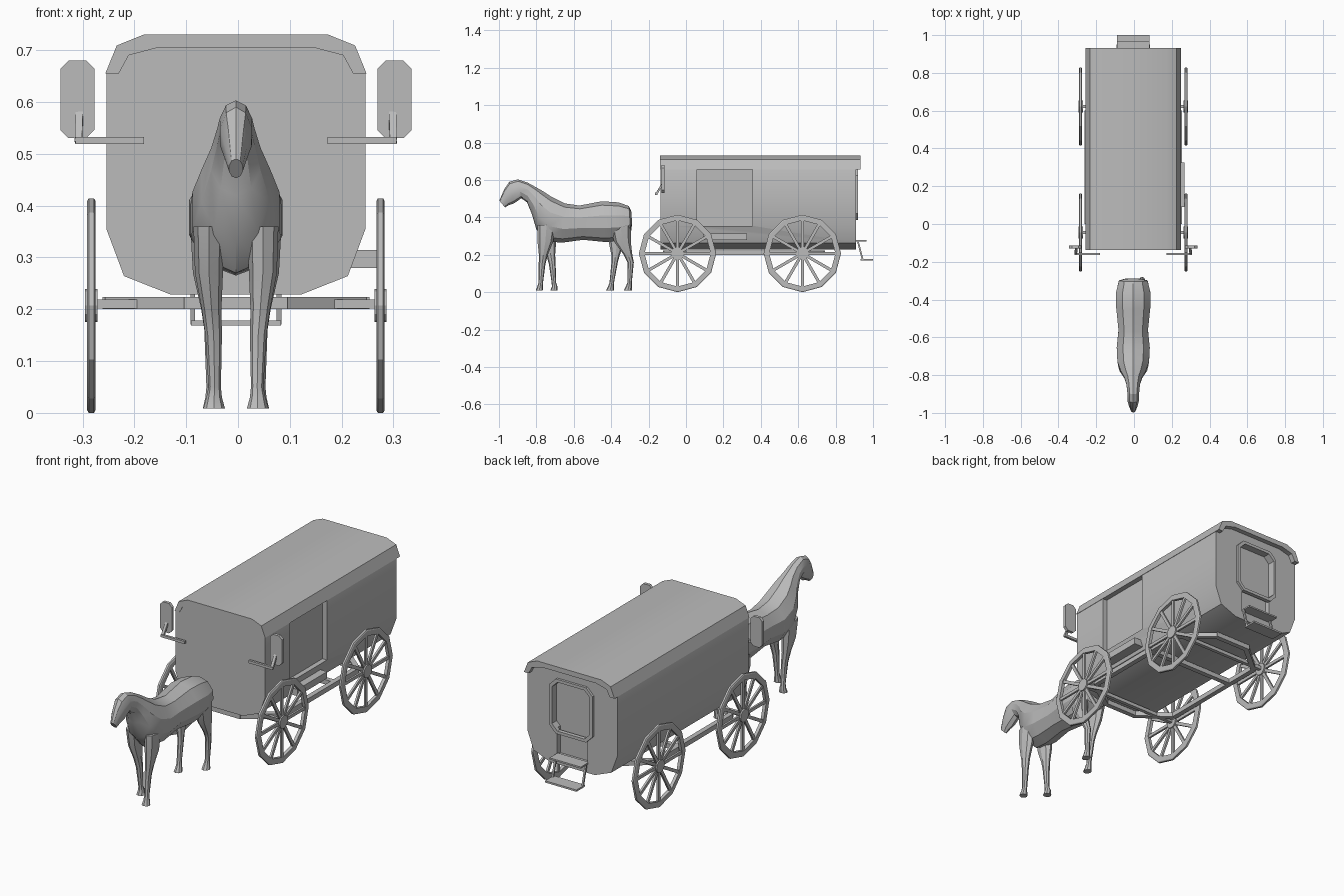
import bpy, bmesh
from math import sin, cos, pi
from mathutils import Vector, Matrix

if "Cube" in bpy.data.objects:
    bpy.data.objects.remove(bpy.data.objects["Cube"])

GREY = (0.5, 0.5, 0.5, 1)
mat = bpy.data.materials.new("plain_grey")
mat.use_nodes = True
mat.diffuse_color = GREY
mat.node_tree.nodes["Principled BSDF"].inputs["Base Color"].default_value = GREY
CX = -0.004  # wagon centre line


def finish(name, bm):
    bmesh.ops.recalc_face_normals(bm, faces=bm.faces)
    mesh = bpy.data.meshes.new(name)
    bm.to_mesh(mesh)
    bm.free()
    mesh.materials.append(mat)
    ob = bpy.data.objects.new(name, mesh)
    bpy.context.collection.objects.link(ob)
    return ob


def skin(bm, rings, capped=True):
    """Loft closed rings of points; an uncapped loft closes on itself."""
    loops = [[bm.verts.new(p) for p in ring] for ring in rings]
    n = len(loops[0])
    pairs = list(zip(loops, loops[1:]))
    if not capped:
        pairs.append((loops[-1], loops[0]))
    for a, b in pairs:
        for i in range(n):
            j = (i + 1) % n
            bm.faces.new((a[i], a[j], b[j], b[i]))
    if capped:
        bm.faces.new(loops[0])
        bm.faces.new(loops[-1][::-1])


def loft(name, rings, capped=True):
    bm = bmesh.new()
    skin(bm, rings, capped)
    return finish(name, bm)


def prism(name, outline, y0, y1):
    """Extrude an (x, z) outline along y."""
    return loft(name, [[(CX + x, y, z) for x, z in outline] for y in (y0, y1)])


def add_box(bm, lo, hi, turn=Matrix()):
    lo, hi = Vector(lo), Vector(hi)
    m = turn @ Matrix.Translation((lo + hi) / 2) @ Matrix.Diagonal((*(hi - lo), 1))
    bmesh.ops.create_cube(bm, size=1, matrix=m)


def box(name, lo, hi):
    bm = bmesh.new()
    add_box(bm, lo, hi, Matrix.Translation((CX, 0, 0)))
    return finish(name, bm)


def bar(name, a, b, w, h):
    """Straight bar of width w and height h between two points."""
    a, b = Vector(a), Vector(b)
    d = (b - a).normalized()
    up = Vector((0, 0, 1))
    side = d.cross(up).normalized()
    up = side.cross(d)
    off = Vector((CX, 0, 0))
    corners = [side * sx * w / 2 + up * sz * h / 2
               for sx, sz in ((1, 1), (1, -1), (-1, -1), (-1, 1))]
    return loft(name, [[p + c + off for c in corners] for p in (a, b)])


def cut(target, cutter):
    mod = target.modifiers.new("cut", "BOOLEAN")
    mod.operation, mod.solver, mod.object = "DIFFERENCE", "EXACT", cutter
    bpy.context.view_layer.objects.active = target
    bpy.ops.object.modifier_apply(modifier=mod.name)
    bpy.data.objects.remove(cutter)


def chamfered(w, z0, z1, c):
    """Rectangle with clipped corners, in x and z."""
    return [(-w, z0 + c), (-w + c, z0), (w - c, z0), (w, z0 + c),
            (w, z1 - c), (w - c, z1), (-w + c, z1), (-w, z1 - c)]


def both(points):
    return points + [(-x, z) for x, z in reversed(points)]


# Body and roof shell
arch = [(0.252, 0.655), (0.23, 0.709), (0.178, 0.73)]
lower = [(0.125, 0.228), (0.216, 0.264), (0.25, 0.355)]
body = prism("wagon_body", both(lower + [(0.25, 0.655), (0.228, 0.707), (0.177, 0.728)]),
             -0.135, 0.908)
inner = [(0.15, 0.705), (0.207, 0.69), (0.226, 0.655)]
rim = arch + [(-x, z) for x, z in reversed(arch)]
rim += [(-x, z) for x, z in reversed(inner)] + inner
prism("roof", rim, -0.138, 0.933)

# Side doorway, rear window and rear doorway recesses
cut(body, box("door_cutter", (0.225, 0.06, 0.355), (0.4, 0.355, 0.66)))
cut(body, prism("window_cutter", chamfered(0.105, 0.4, 0.645, 0.03), 0.882, 1.1))
cut(body, box("rear_door_cutter", (-0.085, 0.882, 0.275), (0.085, 1.1, 0.43)))

# Rear window frame
frame_in, frame_out = chamfered(0.105, 0.4, 0.645, 0.03), chamfered(0.12, 0.385, 0.66, 0.036)
loft("rear_window_frame", [[(CX + x, y, z) for x, z in o] for o, y in
     ((frame_in, 0.9), (frame_in, 0.92), (frame_out, 0.92), (frame_out, 0.9))], False)

# Rear steps
box("upper_step", (-0.087, 0.9, 0.272), (0.087, 0.965, 0.28))
box("lower_step", (-0.087, 0.932, 0.169), (0.087, 1.0, 0.178))
box("side_step", (0.2, 0.09, 0.28), (0.272, 0.325, 0.314))

# Undercarriage frame
plan = [(0.09, -0.11), (0.245, 0.0), (0.245, 0.6), (0.09, 0.73)]
for s in (-1, 1):
    bar("step_post", (s * 0.083, 0.918, 0.275), (s * 0.083, 0.945, 0.172), 0.009, 0.009)
    for (xa, ya), (xb, yb) in zip(plan, plan[1:]):
        bar("frame_rail", (s * xa, ya, 0.212), (s * xb, yb, 0.212), 0.025, 0.024)
for y, w in ((-0.11, 0.1), (0.73, 0.1), (0.42, 0.245)):
    bar("frame_crossbar", (-w, y, 0.212), (w, y, 0.212), 0.025, 0.024)

# Side mirrors on arms
for s in (-1, 1):
    box("mirror_arm", (min(s * 0.177, s * 0.31), -0.165, 0.519),
        (max(s * 0.177, s * 0.31), -0.153, 0.532))
    bar("mirror_bracket", (s * 0.304, -0.16, 0.522), (s * 0.302, -0.125, 0.58), 0.014, 0.01)
    plate = chamfered(0.033, 0.53, 0.68, 0.016)
    prism("mirror", [(x + s * 0.306, z) for x, z in plate], -0.13, -0.115)


# Wheels with twelve-sided rims
def wheel(name, x, y):
    R, SIDES = 0.207, 12
    bm = bmesh.new()
    angles = [2 * pi * i / SIDES for i in range(SIDES)]
    skin(bm, [[(dx, r * sin(a), r * cos(a)) for a in angles] for r, dx in
              ((R, -0.005), (R, 0.005), (R - 0.005, 0.008), (R - 0.03, 0.008),
               (R - 0.03, -0.008), (R - 0.005, -0.008))], False)
    for a in angles:
        add_box(bm, (-0.005, -0.008, 0.02), (0.005, 0.008, R - 0.022), Matrix.Rotation(a, 4, "X"))
    skin(bm, [[(dx, 0.032 * sin(a), 0.032 * cos(a)) for a in angles] for dx in (-0.012, 0.012)])
    bmesh.ops.translate(bm, verts=bm.verts, vec=(CX + x, y, R))
    return finish(name, bm)


for end, y in (("front", -0.045), ("rear", 0.622)):
    bar(end + "_axle", (-0.279, y, 0.21), (0.279, y, 0.21), 0.018, 0.018)
    for side, x in (("left", 0.279), ("right", -0.279)):
        wheel(f"{end}_{side}_wheel", x, y)

# Horse torso, neck and head: top y, top z, bottom y, bottom z, half width
spine = [(-.293, .435, -.288, .37, .045), (-.305, .46, -.295, .31, .08),
         (-.36, .48, -.36, .275, .095), (-.45, .486, -.43, .268, .095),
         (-.57, .463, -.55, .28, .082), (-.65, .475, -.66, .265, .092),
         (-.72, .51, -.74, .27, .088), (-.765, .54, -.80, .335, .07),
         (-.80, .56, -.825, .42, .05), (-.845, .585, -.85, .48, .038),
         (-.90, .603, -.88, .502, .033), (-.945, .59, -.92, .475, .032),
         (-.972, .55, -.948, .465, .024), (-.998, .49, -.968, .453, .014)]
rings = []
for ty, tz, by, bz, w in spine:
    ring = []
    for i in range(10):
        a = 2 * pi * i / 10
        k = (1 + cos(a)) / 2
        ring.append((CX + w * sin(a), by + (ty - by) * k, bz + (tz - bz) * k))
    rings.append(ring)
loft("horse_body", rings)


# Horse legs: x, y, z, half width, half length down the leg
def leg(name, side, stations):
    loft(name, [[(CX + side * x + rx * cos(pi * i / 4), y + ry * sin(pi * i / 4), z)
                 for i in range(8)] for x, y, z, rx, ry in stations])


def front_leg(name, side, step):
    leg(name, side, [(.052, -.745, .36, .03, .05), (.052, -.745 + step * .2, .27, .027, .042),
                     (.047, -.745 + step * .5, .2, .019, .024),
                     (.043, -.745 + step * .7, .15, .016, .018),
                     (.041, -.745 + step * .9, .05, .012, .012),
                     (.042, -.745 + step, .03, .015, .015), (.042, -.75 + step, .008, .021, .019)])


def hind_leg(name, side, step):
    leg(name, side, [(.053, -.35, .36, .035, .055), (.056, -.352 + step * .3, .27, .027, .045),
                     (.05, -.338 + step * .7, .2, .017, .023),
                     (.047, -.332 + step * .9, .16, .014, .017),
                     (.045, -.342 + step, .05, .012, .012),
                     (.044, -.346 + step, .03, .015, .016), (.044, -.352 + step, .008, .02, .022)])


front_leg("horse_front_left_leg", 1, -0.035)
front_leg("horse_front_right_leg", -1, 0.043)
hind_leg("horse_hind_left_leg", 1, 0.04)
hind_leg("horse_hind_right_leg", -1, -0.055)

# Smooth shading that keeps hard edges
bpy.ops.object.select_all(action="DESELECT")
for ob in bpy.context.collection.objects:
    if ob.type == "MESH":
        ob.select_set(True)
        bpy.context.view_layer.objects.active = ob
bpy.ops.object.shade_smooth_by_angle(angle=0.5)
